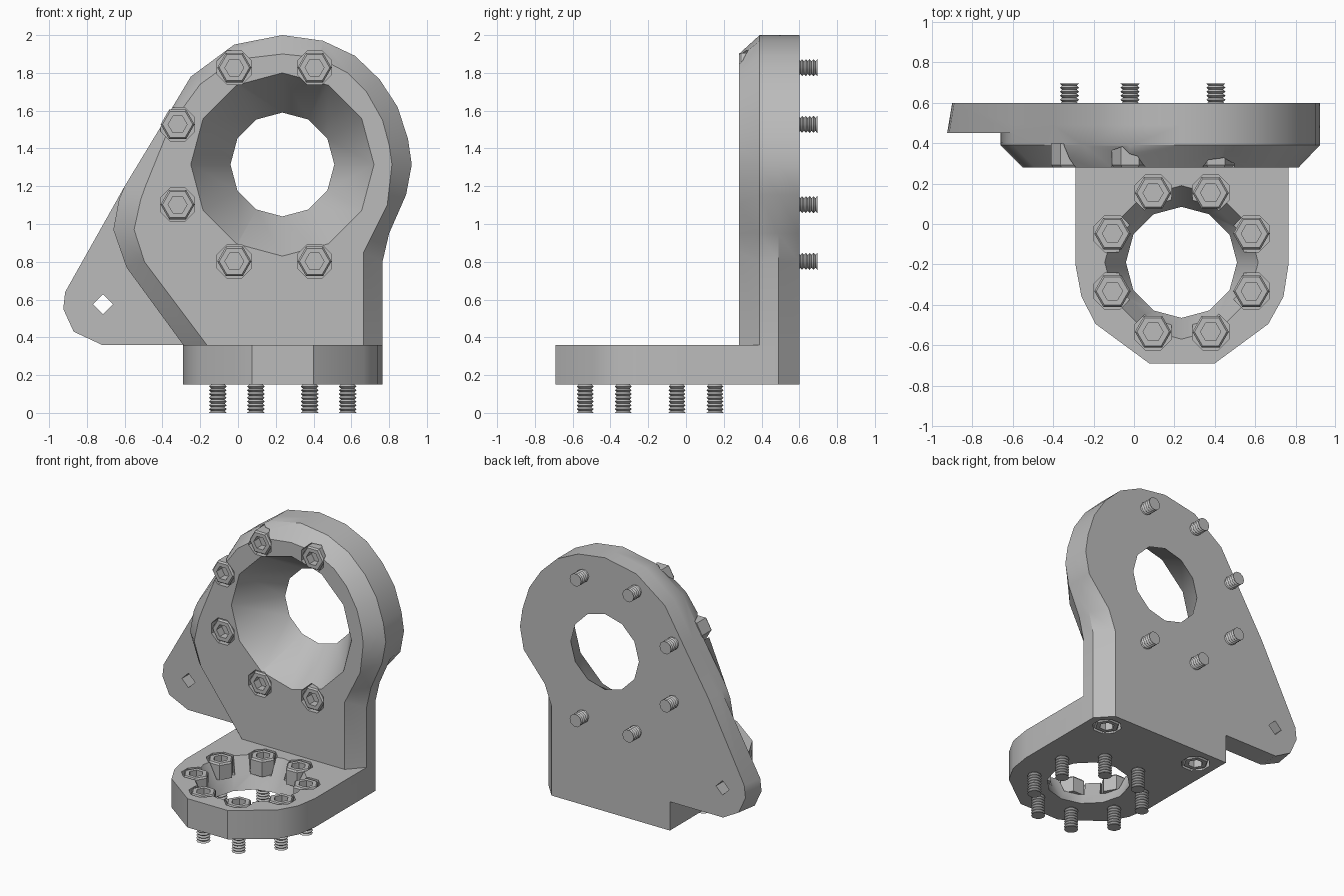
import bpy, bmesh, math
from mathutils import Vector, Matrix

if "Cube" in bpy.data.objects:
    bpy.data.objects.remove(bpy.data.objects["Cube"])

grey = bpy.data.materials.new("plain grey")
grey.use_nodes = True
GREY = (0.5, 0.5, 0.5, 1)
grey.diffuse_color = GREY
grey.node_tree.nodes["Principled BSDF"].inputs["Base Color"].default_value = GREY


def loft(bm, rings):
    """Skin a stack of matching rings and cap both ends."""
    rows = [[bm.verts.new(p) for p in ring] for ring in rings]
    n = len(rows[0])
    for a, b in zip(rows, rows[1:]):
        for i in range(n):
            j = (i + 1) % n
            bm.faces.new((a[i], a[j], b[j], b[i]))
    bm.faces.new(rows[0][::-1])
    bm.faces.new(rows[-1])


def make(name, *stacks, matrix=None):
    bm = bmesh.new()
    for rings in stacks:
        loft(bm, rings)
    bmesh.ops.recalc_face_normals(bm, faces=bm.faces)
    if matrix:
        bm.transform(matrix)
    mesh = bpy.data.meshes.new(name)
    bm.to_mesh(mesh)
    bm.free()
    mesh.materials.append(grey)
    ob = bpy.data.objects.new(name, mesh)
    bpy.context.collection.objects.link(ob)
    return ob


def circle(n, r, z, phase=0.0):
    return [(r * math.cos(math.tau * i / n + phase),
             r * math.sin(math.tau * i / n + phase), z) for i in range(n)]


def upright(outline, y):
    return [(x, y, z) for x, z in outline]


def combine(target, other, operation):
    mod = target.modifiers.new("combine", "BOOLEAN")
    mod.object, mod.operation, mod.solver = other, operation, "EXACT"
    bpy.context.view_layer.objects.active = target
    bpy.ops.object.modifier_apply(modifier=mod.name)
    bpy.data.objects.remove(other)


def placement(location, direction):
    turn = Vector(direction).to_track_quat("Z", "Y").to_matrix().to_4x4()
    return Matrix.Translation(location) @ turn


# Upright plate: full outline, bevelled front, and cut back corner at the right
outer = [(-.29, .36), (-.59, .77), (-.66, .97), (-.63, 1.13), (-.6, 1.2),
         (-.4, 1.53), (-.25, 1.78), (-.02, 1.95), (.235, 2), (.45, 1.97),
         (.62, 1.89), (.75, 1.765), (.845, 1.62), (.9, 1.45), (.92, 1.315),
         (.89, 1.155), (.8, .95), (.765, .8), (.765, .36)]
inner = [(-.165, .36), (-.495, .8), (-.55, .97), (-.515, 1.13), (-.49, 1.2),
         (-.36, 1.52), (-.2, 1.74), (-.02, 1.87), (.235, 1.9), (.43, 1.88),
         (.58, 1.8), (.68, 1.7), (.765, 1.55), (.8, 1.42), (.815, 1.315),
         (.79, 1.1), (.715, .95), (.665, .85), (.665, .36)]
back = outer[:-3] + [(.72, .95), (.665, .8), (.665, .36)]
body = make("bracket_body", [upright(inner, .28), upright(outer, .39),
                             upright(outer, .49), upright(back, .6)])

# Side wing with slightly tapered tip
wing = [(-.2, .36), (-.72, .36), (-.87, .43), (-.925, .55), (-.915, .64),
        (-.6, 1.2), (-.3, 1.2)]
wing_back = [(x + (.025 if x < -.8 else 0), z) for x, z in wing]
combine(body, make("wing", [upright(wing, .45), upright(wing_back, .6)]), "UNION")

# Base flange
foot = [(-.29, .6), (-.29, -.2), (-.26, -.36), (-.19, -.495), (.075, -.69),
        (.4, -.69), (.665, -.495), (.74, -.36), (.765, -.2), (.765, .49), (.665, .6)]
combine(body, make("base_flange", [[(x, y, z) for x, y in foot] for z in (.15, .36)]),
        "UNION")


# Tapered openings, running down from the face they open in
def taper(location, direction, r_top, r_end, depth):
    slope = (r_top - r_end) / depth
    rings = [circle(12, r_top - slope * d, -d) for d in (-.01, depth + .01)]
    combine(body, make("opening", rings, matrix=placement(location, direction)),
            "DIFFERENCE")


taper((.235, .28, 1.315), (0, -1, 0), .485, .275, .32)
taper((.235, -.19, .36), (0, 0, 1), .38, .275, .21)

# Diamond hole through the wing tip
combine(body, make("pin_hole", [circle(4, .053, z) for z in (-.3, .3)],
                   matrix=placement((-.715, .5, .575), (0, -1, 0))), "DIFFERENCE")


# Bolts: location of head face, direction it faces, length
def ring_of_bolts(radius, skip=()):
    for k in range(8):
        a = math.tau * (k + .5) / 8
        if k not in skip:
            yield radius * math.cos(a), radius * math.sin(a)


bolts = [("upright_bolt", (.193 + u, .28, 1.315 + v), (0, -1, 0), .415)
         for u, v in ring_of_bolts(.555, (0, 7))]
bolts += [("base_bolt", (.237 + u, -.19 + v, .36), (0, 0, 1), .36)
          for u, v in ring_of_bolts(.372)]
bolts += [("underside_bolt", (x, .46, .15), (0, 0, -1), .2) for x in (-.145, .62)]

HEAD = .115
parts = [body]
for name, location, direction, length in bolts:
    m = placement(location, direction)
    # Counterbore in the bracket
    combine(body, make("bore", [circle(8, .098, z, math.pi / 8) for z in (.01, -HEAD)],
                       matrix=m), "DIFFERENCE")
    # Hex head with hex socket, and threaded shank
    head = [circle(6, .05, -.06), circle(6, .05, 0), circle(6, .08, 0),
            circle(6, .09, -.012), circle(6, .09, -HEAD - .003)]
    shank = [circle(10, .036, -HEAD + .01)]
    for i in range(16):
        z = -length + .01 * (15 - i)
        if z < -HEAD:
            shank.append(circle(10, .047 if i % 2 else .036, z))
    parts.append(make(name, head, shank, matrix=m))

# Smooth the shallow angles and keep the crisp edges
bpy.ops.object.select_all(action="DESELECT")
for ob in parts:
    ob.select_set(True)
bpy.context.view_layer.objects.active = body
bpy.ops.object.shade_smooth_by_angle(angle=math.radians(31))
